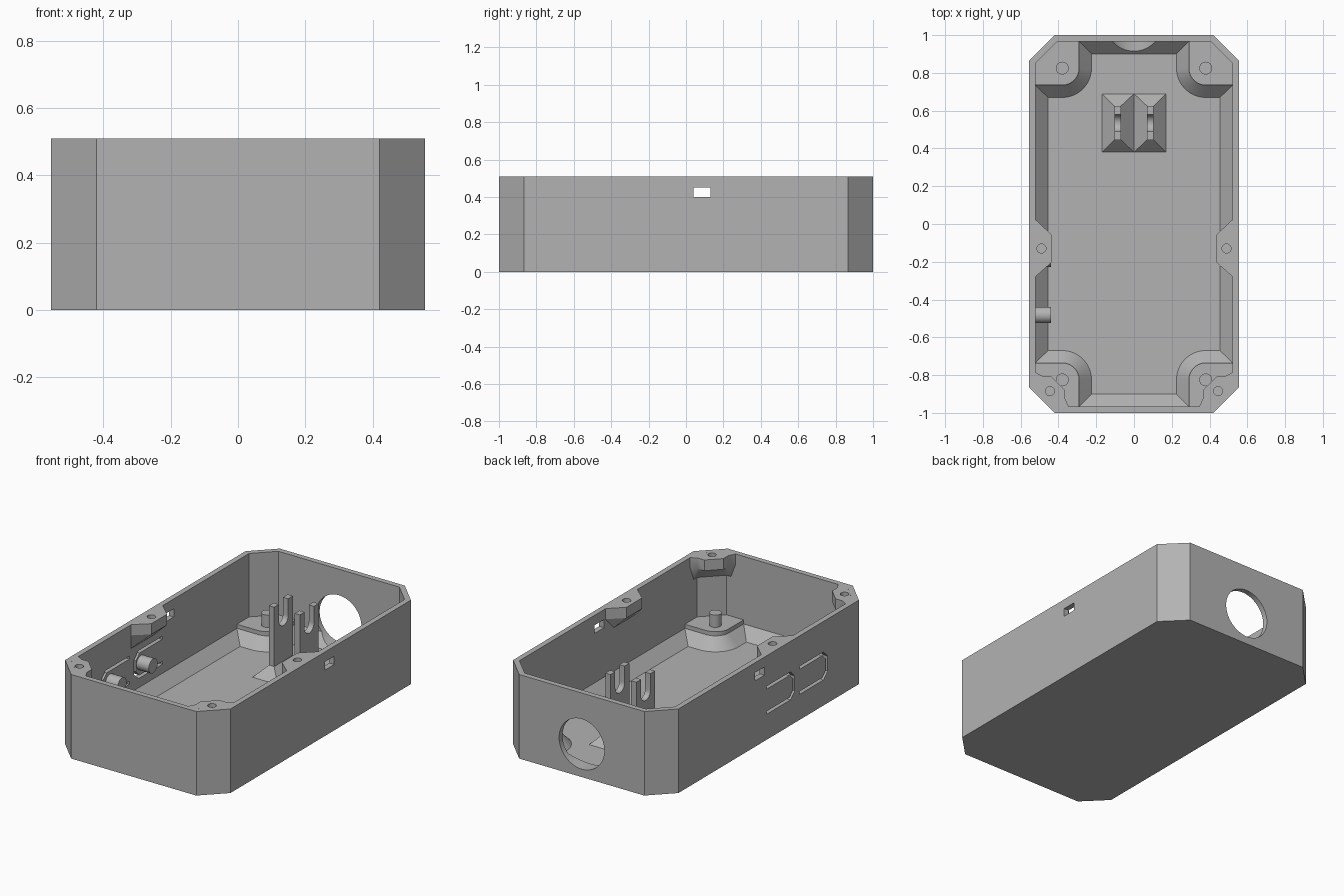
import bpy, bmesh, math
from mathutils import Vector

if "Cube" in bpy.data.objects:
    bpy.data.objects.remove(bpy.data.objects["Cube"])

grey = bpy.data.materials.new("plain grey")
grey.diffuse_color = (0.45, 0.45, 0.45, 1)
grey.use_nodes = True
grey.node_tree.nodes["Principled BSDF"].inputs["Base Color"].default_value = grey.diffuse_color

X, Y, H = 0.555, 1.0, 0.51      # half width, half length, height
WALL, FLOOR, FILLET = 0.033, 0.033, 0.067
BEVEL_Z = FLOOR + FILLET


def loft(name, rings):
    """Solid skinned through rings of equal point count, capped at both ends."""
    bm = bmesh.new()
    loops = [[bm.verts.new(p) for p in r] for r in rings]
    n = len(loops[0])
    for a, b in zip(loops, loops[1:]):
        for i in range(n):
            j = (i + 1) % n
            bm.faces.new((a[i], a[j], b[j], b[i]))
    bm.faces.new(loops[0])
    bm.faces.new(loops[-1])
    bmesh.ops.recalc_face_normals(bm, faces=bm.faces)
    me = bpy.data.meshes.new(name)
    bm.to_mesh(me)
    bm.free()
    me.materials.append(grey)
    ob = bpy.data.objects.new(name, me)
    bpy.context.collection.objects.link(ob)
    return ob


def at_z(pts, z, sx=1, sy=1):
    return [(sx * x, sy * y, z) for x, y in pts]


def along_x(name, pts, x0, x1):
    return loft(name, [[(x, y, z) for y, z in pts] for x in (x0, x1)])


def circle(cx, cy, r, n=32):
    return [(cx + r * math.cos(2 * math.pi * i / n),
             cy + r * math.sin(2 * math.pi * i / n)) for i in range(n)]


def cut(ob, cutter):
    m = ob.modifiers.new("cut", 'BOOLEAN')
    m.operation, m.solver, m.object = 'DIFFERENCE', 'EXACT', cutter
    bpy.context.view_layer.objects.active = ob
    bpy.ops.object.modifier_apply(modifier=m.name)
    bpy.data.objects.remove(cutter)


def octagon(inset):
    k = inset * math.tan(math.pi / 8)
    a, b = (X - inset, 0.865 - k), (0.42 - k, Y - inset)
    return [a, b, (-b[0], b[1]), (-a[0], a[1]),
            (-a[0], -a[1]), (-b[0], -b[1]), (b[0], -b[1]), (a[0], -a[1])]


# Box shell with a sloped edge around the floor
shell = loft("box_shell", [
    at_z(octagon(0), 0), at_z(octagon(0), H), at_z(octagon(WALL), H),
    at_z(octagon(WALL), BEVEL_Z), at_z(octagon(WALL + FILLET), FLOOR)])

# Round opening in the back wall
ring = circle(0, 0.2, 0.152, 64)
cut(shell, loft("back_hole_cutter", [[(x, y, z) for x, z in ring] for y in (0.85, 1.1)]))

# Small window through both side walls
window = [(0.04, 0.40), (0.13, 0.40), (0.13, 0.45), (0.04, 0.45)]
for s in (-1, 1):
    cut(shell, along_x("window_cutter", window, s * 0.45, s * 0.65))


# Two flexible buttons outlined by thin slots in the left wall, with inner pegs
def slot_path(y0, d):
    lo, hi, end, c = 0.155 + d, 0.325 - d, y0 - 0.27 + d, 0.04 - 0.4 * d
    return [(y0, hi), (end + c, hi), (end, hi - c),
            (end, lo + c), (end + c, lo), (y0, lo)]


for y0 in (0.02, -0.295):
    profile = slot_path(y0, 0) + slot_path(y0, 0.018)[::-1]
    cut(shell, along_x("slot_cutter", profile, -0.65, -0.48))
for y in (-0.185, -0.482):
    along_x("button_peg", circle(y, 0.245, 0.043), -0.54, -0.44)


# Rounded corner pads with locating pegs
def pad_outline(r):
    cx, cy = 0.38, 0.825
    arc = [(cx - r * math.sin(t), cy - r * math.cos(t))
           for t in (math.pi / 2 * i / 12 for i in range(13))]
    return [(0.525, cy - r)] + arc + [(cx - r, 0.97), (0.406, 0.97), (0.525, 0.851)]


for sx in (-1, 1):
    for sy in (-1, 1):
        loft("corner_pad", [at_z(pad_outline(r), z, sx, sy) for r, z in
                            ((0.157, FLOOR - 0.002), (0.09, BEVEL_Z), (0.09, 0.125))])
        loft("corner_peg", [at_z(circle(0.38, 0.825, 0.034), z, sx, sy)
                            for z in (0.11, 0.2)])

# Lid screw bosses: one on each side wall, one in each front corner
side_top = [(0.523, 0.025), (0.438, -0.055), (0.438, -0.205), (0.523, -0.28)]
side_low = [(0.523, 0.025), (0.522, -0.055), (0.522, -0.205), (0.523, -0.28)]
corner_top = [(0.522, -0.785), (0.485, -0.805), (0.44, -0.805), (0.365, -0.88),
              (0.365, -0.925), (0.345, -0.967), (0.406, -0.967), (0.522, -0.851)]
corner_low = [(0.522, -0.80), (0.522, -0.82), (0.521, -0.85), (0.406, -0.966),
              (0.39, -0.967), (0.375, -0.967), (0.406, -0.967), (0.522, -0.851)]
for sx in (-1, 1):
    for name, top, low, hole in (
            ("side_boss", side_top, side_low, (0.49, -0.13)),
            ("corner_boss", corner_top, corner_low, (0.445, -0.885))):
        boss = loft(name, [at_z(top, H, sx), at_z(top, 0.445, sx), at_z(low, 0.365, sx)])
        cut(boss, loft("screw_hole_cutter",
                       [at_z(circle(*hole, 0.024, 24), z, sx) for z in (0.45, 0.6)]))

# Pair of forked holders on sloped feet
notch = [(0.535 + 0.045 * math.cos(t), 0.36 - 0.045 * math.sin(t))
         for t in (math.pi * i / 16 for i in range(17))]
fork = ([(0.445, FLOOR), (0.625, FLOOR), (0.625, 0.46), (0.58, 0.46)] + notch
        + [(0.49, 0.46), (0.445, 0.46)])
foot = [(0, 0.38), (0.17, 0.38), (0.17, 0.69), (0, 0.69)]
neck = [(0.069, 0.445), (0.104, 0.445), (0.104, 0.625), (0.069, 0.625)]
for s in (-1, 1):
    along_x("fork_holder", fork, s * 0.069, s * 0.104)
    loft("fork_foot", [at_z(foot, FLOOR - 0.001, s), at_z(neck, BEVEL_Z, s)])

# Smooth round surfaces, keep edges sharp
for ob in bpy.context.scene.objects:
    ob.select_set(True)
bpy.context.view_layer.objects.active = shell
bpy.ops.object.shade_smooth_by_angle(angle=math.radians(30))
